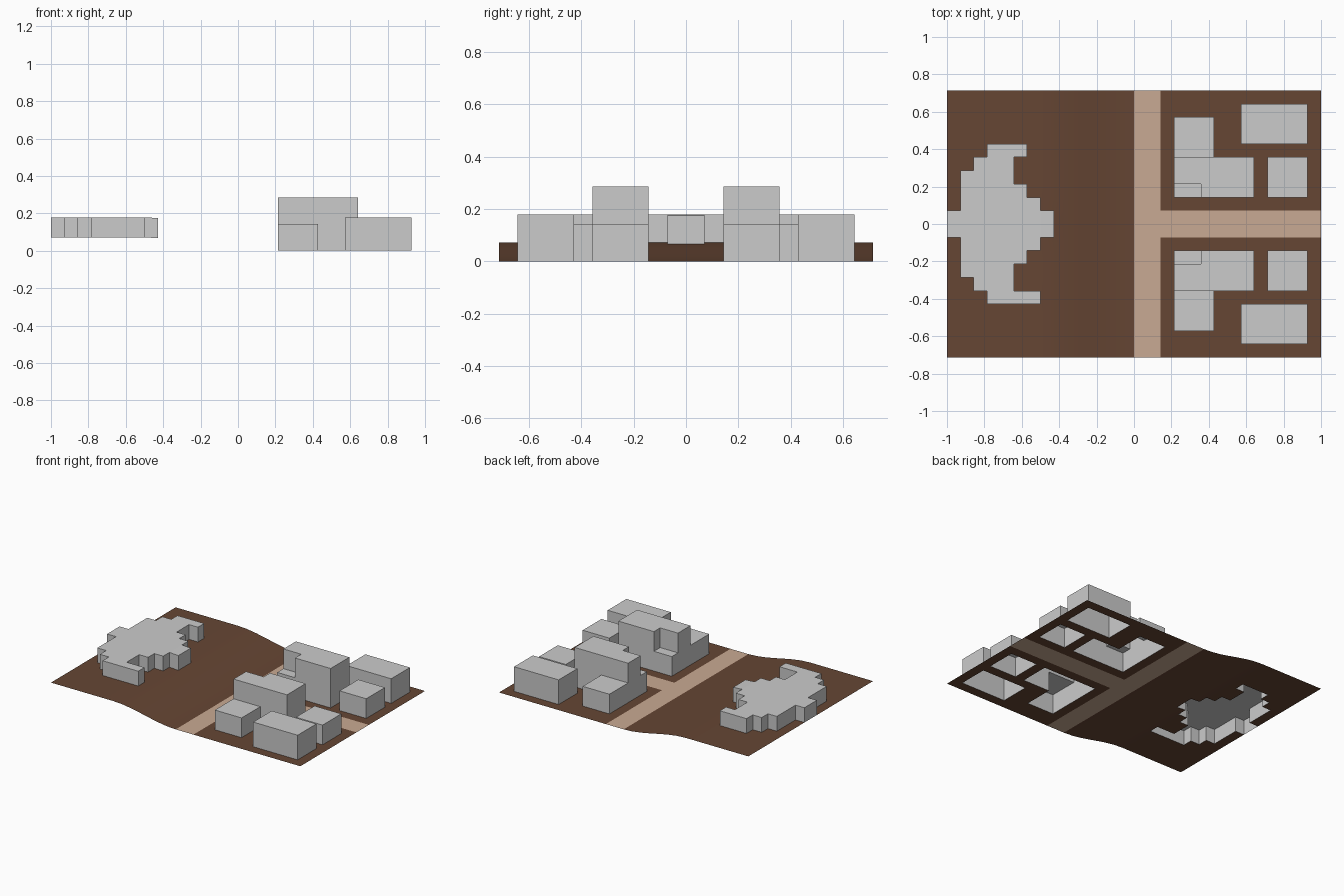
import bpy, bmesh, math

if "Cube" in bpy.data.objects:
    bpy.data.objects.remove(bpy.data.objects["Cube"])

G = 1 / 14          # planning grid cell
RISE = G            # height of the raised plateau


def material(name, rgb):
    m = bpy.data.materials.new(name)
    m.diffuse_color = (*rgb, 1)
    m.use_nodes = True
    m.node_tree.nodes["Principled BSDF"].inputs["Base Color"].default_value = m.diffuse_color
    return m


GREY = material("building_grey", (0.60, 0.60, 0.60))
BROWN = material("earth_brown", (0.133, 0.061, 0.034))
TAN = material("road_tan", (0.584, 0.402, 0.292))


def terrain(i):
    """Ground height at grid column i: plateau, smooth slope, flat."""
    t = min(max(-i / 7, 0), 1)
    return RISE * t * t * (3 - 2 * t)


def finish(bm, name, mat, smooth=False):
    bmesh.ops.remove_doubles(bm, verts=bm.verts, dist=1e-5)
    if not smooth:
        bmesh.ops.dissolve_limit(bm, angle_limit=math.radians(0.4),
                                 verts=bm.verts, edges=bm.edges)
    me = bpy.data.meshes.new(name)
    bm.to_mesh(me)
    bm.free()
    me.materials.append(mat)
    for p in me.polygons:
        p.use_smooth = smooth
    bpy.context.collection.objects.link(bpy.data.objects.new(name, me))


def quad(bm, pts):
    bm.faces.new([bm.verts.new((i * G, j * G, terrain(i) + h)) for i, j, h in pts])


built = set()


def building(name, blocks):
    """Hollow open-bottomed block from (x0, x1, y0, y1, height) cell rectangles."""
    top = {}
    for x0, x1, y0, y1, h in blocks:
        for i in range(x0, x1):
            for j in range(y0, y1):
                top[i, j] = h * G
    built.update(top)
    bm = bmesh.new()
    for (i, j), h in top.items():
        c = [(i, j), (i + 1, j), (i + 1, j + 1), (i, j + 1)]
        quad(bm, [(a, b, h) for a, b in c])
        # walls drop to the neighbouring roof or to the ground
        for k, (di, dj) in enumerate([(0, -1), (1, 0), (0, 1), (-1, 0)]):
            low = top.get((i + di, j + dj), 0)
            if low < h - 1e-6:
                p, q = c[k], c[(k + 1) % 4]
                quad(bm, [(*p, low), (*q, low), (*q, h), (*p, h)])
    finish(bm, name, GREY)


# stepped building on the plateau: one (start, end) span per row
rows = [(-11, -7), (-12, -9), (-13, -9), (-13, -8), (-13, -7), (-14, -6),
        (-14, -6), (-13, -7), (-13, -8), (-13, -9), (-12, -9), (-11, -8)]
building("stepped_building", [(a, b, r - 6, r - 5, 1.5) for r, (a, b) in enumerate(rows)])

# mirrored town blocks on either side of the side road
plans = {
    "tall_building": [(3, 9, 2, 5, 4), (3, 5, 2, 3, 2), (3, 6, 5, 8, 2)],
    "long_building": [(8, 13, 6, 9, 2.5)],
    "small_building": [(10, 13, 2, 5, 2)],
}
for name, blocks in plans.items():
    building(name + "_back", blocks)
    building(name + "_front", [(a, b, -d, -c, h) for a, b, c, d, h in blocks])

# ground sheet and T-shaped road, open beneath the buildings
ground, road = bmesh.new(), bmesh.new()
for i in range(-14, 14):
    for j in range(-10, 10):
        if (i, j) in built:
            continue
        is_road = 0 <= i < 2 or (i >= 0 and -1 <= j < 1)
        quad(road if is_road else ground,
             [(i, j, 0), (i + 1, j, 0), (i + 1, j + 1, 0), (i, j + 1, 0)])
finish(ground, "ground", BROWN, smooth=True)
finish(road, "road", TAN, smooth=True)
